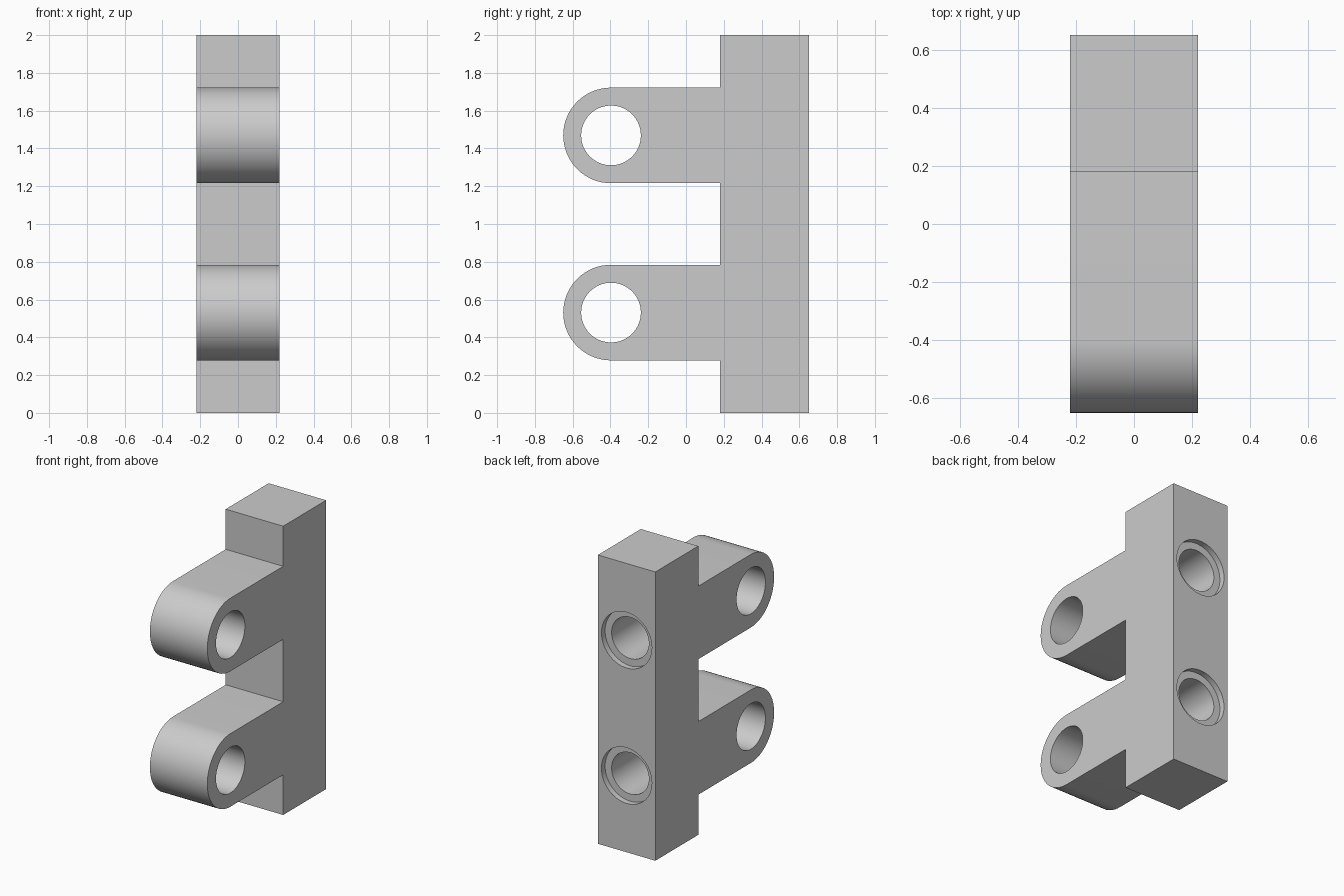
import bpy, bmesh
from math import pi, sin, cos
from mathutils import Matrix, Vector

if "Cube" in bpy.data.objects:
    bpy.data.objects.remove(bpy.data.objects["Cube"])

HALF_W = 0.22                       # half width along x
FRONT, BACK = 0.18, 0.65            # bar faces along y
HEIGHT = 2.0
PIN_Y, ARM_R, PIN_R = -0.397, 0.253, 0.158
ARM_Z = (0.531, 1.469)
BOLT_R, BORE_R = 0.143, 0.193
BORE_DEPTH, BOLT_DEPTH = 0.04, 0.55

grey = bpy.data.materials.new("plain grey")
grey.use_nodes = True
grey.diffuse_color = (0.6, 0.6, 0.6, 1)
grey.node_tree.nodes["Principled BSDF"].inputs["Base Color"].default_value = (0.6, 0.6, 0.6, 1)


def make_object(name, bm):
    mesh = bpy.data.meshes.new(name)
    bmesh.ops.recalc_face_normals(bm, faces=bm.faces)
    bm.to_mesh(mesh)
    bm.free()
    mesh.materials.append(grey)
    obj = bpy.data.objects.new(name, mesh)
    bpy.context.collection.objects.link(obj)
    return obj


def cylinder_cutter(name, radius, length, centre, axis):
    bm = bmesh.new()
    turn = Matrix.Rotation(pi / 2, 4, "Y" if axis == "x" else "X")
    bmesh.ops.create_cone(bm, cap_ends=True, segments=64, radius1=radius, radius2=radius,
                          depth=length, matrix=Matrix.Translation(centre) @ turn)
    obj = make_object(name, bm)
    obj.hide_render = True
    return obj


# Side profile: upright bar with two round-ended arms, as (y, z)
profile = [(BACK, 0), (BACK, HEIGHT), (FRONT, HEIGHT)]
for z in reversed(ARM_Z):
    profile.append((FRONT, z + ARM_R))
    for i in range(33):
        a = pi / 2 + pi * i / 32
        profile.append((PIN_Y + ARM_R * cos(a), z + ARM_R * sin(a)))
    profile.append((FRONT, z - ARM_R))
profile.append((FRONT, 0))

bm = bmesh.new()
side = bm.faces.new([bm.verts.new((-HALF_W, y, z)) for y, z in profile])
extruded = bmesh.ops.extrude_face_region(bm, geom=[side], use_keep_orig=True)
moved = [g for g in extruded["geom"] if isinstance(g, bmesh.types.BMVert)]
bmesh.ops.translate(bm, verts=moved, vec=(2 * HALF_W, 0, 0))
bracket = make_object("hinge_bracket", bm)

# Pin holes across the arms, counterbored blind bolt holes in the back
cutters = []
for z in ARM_Z:
    cutters.append(cylinder_cutter("pin_hole_cutter", PIN_R, 1, Vector((0, PIN_Y, z)), "x"))
    for name, radius, depth in (("counterbore_cutter", BORE_R, BORE_DEPTH),
                                ("bolt_hole_cutter", BOLT_R, BOLT_DEPTH)):
        over = 0.1
        centre = Vector((0, BACK + (over - depth) / 2, z))
        cutters.append(cylinder_cutter(name, radius, depth + over, centre, "y"))

bpy.ops.object.select_all(action="DESELECT")
bpy.context.view_layer.objects.active = bracket
bracket.select_set(True)
for cutter in cutters:
    mod = bracket.modifiers.new("cut", "BOOLEAN")
    mod.operation, mod.solver, mod.object = "DIFFERENCE", "EXACT", cutter
    bpy.ops.object.modifier_apply(modifier=mod.name)
    bpy.data.objects.remove(cutter)

bpy.ops.object.shade_smooth_by_angle(angle=pi / 6)
